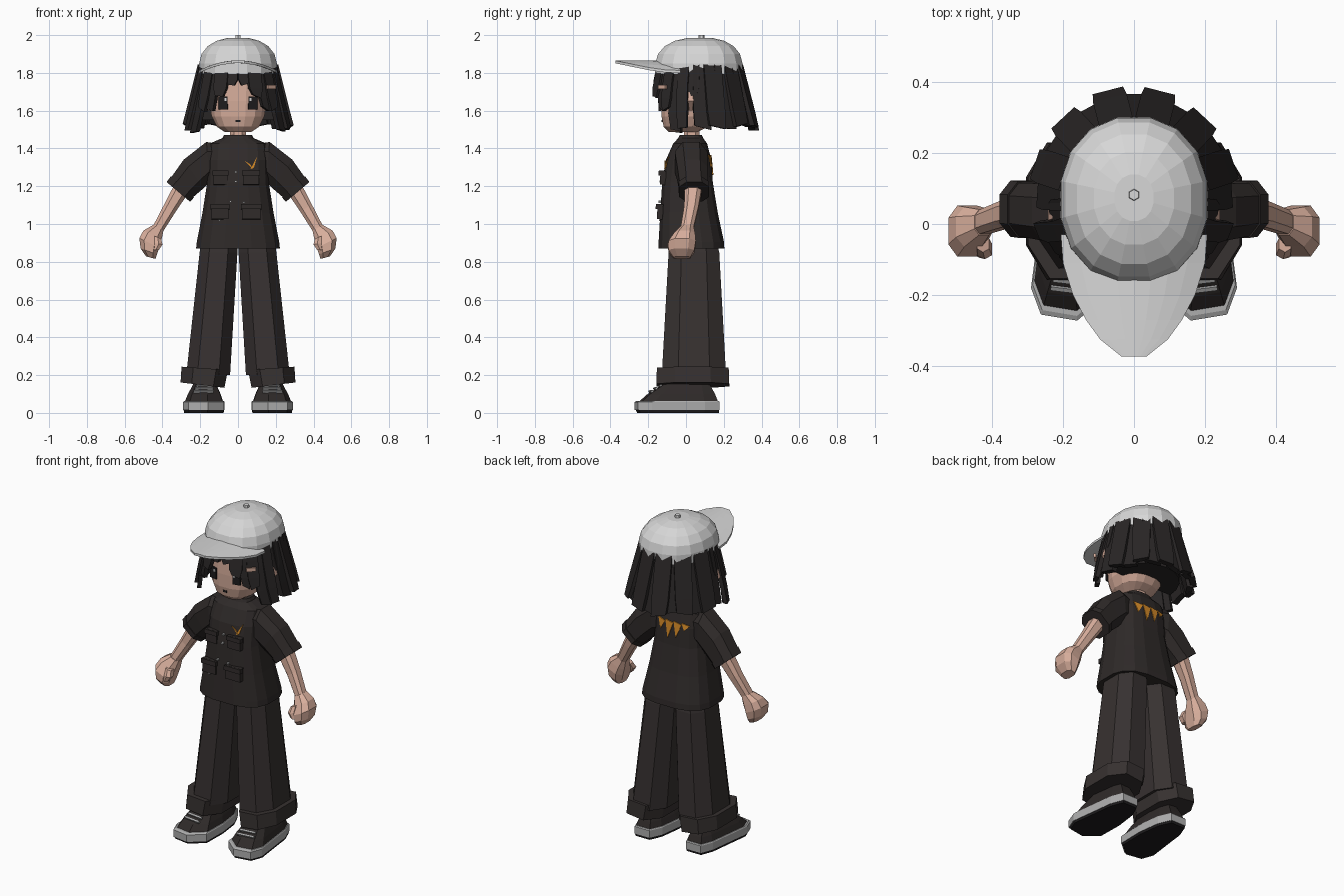
import bpy, bmesh, math, random
from mathutils import Vector
from mathutils.bvhtree import BVHTree

if "Cube" in bpy.data.objects:
    bpy.data.objects.remove(bpy.data.objects["Cube"])

random.seed(4)


def mat(name, r, g, b):
    m = bpy.data.materials.new(name)
    m.diffuse_color = (r, g, b, 1)
    m.use_nodes = True
    m.node_tree.nodes["Principled BSDF"].inputs["Base Color"].default_value = m.diffuse_color
    return m


SKIN = mat("skin", 0.68, 0.42, 0.33)
HAIR = mat("dark hair", 0.022, 0.019, 0.019)
SHIRT = mat("black cloth", 0.028, 0.023, 0.022)
PANTS = mat("charcoal cloth", 0.038, 0.031, 0.030)
CAP = mat("pale grey", 0.68, 0.68, 0.68)
SOLE = mat("mid grey", 0.42, 0.42, 0.42)
ORANGE = mat("orange", 0.62, 0.24, 0.02)
INK = mat("near black", 0.012, 0.011, 0.012)


def finish(name, bm, material):
    bmesh.ops.recalc_face_normals(bm, faces=bm.faces)
    me = bpy.data.meshes.new(name)
    bm.to_mesh(me)
    bm.free()
    ob = bpy.data.objects.new(name, me)
    me.materials.append(material)
    bpy.context.collection.objects.link(ob)
    return ob


def skin_rings(bm, rings):
    """Bridge point rings in order and close both ends."""
    rows = [[bm.verts.new(p) for p in r] for r in rings]
    n = len(rows[0])
    for a, b in zip(rows, rows[1:]):
        for i in range(n):
            j = (i + 1) % n
            bm.faces.new((a[i], a[j], b[j], b[i]))
    bm.faces.new(rows[0])
    bm.faces.new(rows[-1])


def ring(x, y, z, rx, ry, tilt=0, n=12, e=0.75, s=1):
    """Rounded-box section, tilted about y; s = -1 mirrors it."""
    k = math.cos(math.pi / n) ** e
    t = math.radians(tilt)
    pts = []
    for i in range(n):
        a = 2 * math.pi * (i + 0.5) / n
        c, q = math.cos(a), math.sin(a)
        u = math.copysign(abs(c) ** e, c) * rx / k
        v = math.copysign(abs(q) ** e, q) * ry / k
        pts.append((s * (x + u * math.cos(t)), y + v, z + u * math.sin(t)))
    return pts


def loft(name, sections, material, n=12, e=0.75, s=1):
    bm = bmesh.new()
    skin_rings(bm, [ring(*sec, n=n, e=e, s=s) for sec in sections])
    return finish(name, bm, material)


def box(name, c, size, material, rx=0, rz=0):
    bm = bmesh.new()
    bmesh.ops.create_cube(bm, size=1)
    for v in bm.verts:
        v.co = Vector([a * b for a, b in zip(v.co, size)])
    ob = finish(name, bm, material)
    ob.location = c
    ob.rotation_euler = (rx, 0, rz)
    return ob


# Shirt body
shirt = loft("shirt", [(0, .028, .87, .222, .175), (0, .028, .905, .218, .173),
                       (0, .016, 1.06, .188, .152), (0, .008, 1.22, .163, .134),
                       (0, .014, 1.34, .160, .120), (0, .022, 1.425, .152, .090),
                       (0, .025, 1.455, .082, .066), (0, .025, 1.472, .074, .058)],
             SHIRT, n=16, e=.7)
tree = BVHTree.FromPolygons([v.co for v in shirt.data.vertices],
                            [p.vertices for p in shirt.data.polygons])


def cloth_y(x, z, side):
    return tree.ray_cast(Vector((x, side, z)), Vector((0, -side, 0)))[0].y


def patch(name, pts, side):
    """Thin coloured plate laid on the shirt."""
    bm = bmesh.new()
    ys = [cloth_y(x, z, side) for x, z in pts]
    skin_rings(bm, [[(x, y + side * d, z) for (x, z), y in zip(pts, ys)]
                    for d in (-.002, .006)])
    finish(name, bm, ORANGE)


# Orange triangles on chest and back
patch("chest_triangle_a", [(.035, 1.335), (.08, 1.29), (.066, 1.315)], -1)
patch("chest_triangle_b", [(.066, 1.29), (.10, 1.355), (.085, 1.30)], -1)
for i, (x, w, d) in enumerate([(-.085, .024, .035), (-.035, .027, .085),
                               (.02, .027, .10), (.075, .027, .06)]):
    patch(f"back_triangle_{i}", [(x - w, 1.355), (x + w, 1.365), (x + .005, 1.36 - d)], 1)

# Pockets with flaps, small fasteners
for x, z, w, h in [(-.092, 1.245, .075, .075), (.068, 1.245, .085, .075),
                   (-.095, 1.065, .09, .08), (.07, 1.065, .10, .08)]:
    y = cloth_y(x, z, -1)
    box("pocket", (x, y - .004, z), (w, .03, h), SHIRT, -.06)
    box("pocket_flap", (x, y - .012, z + h * .33), (w + .01, .03, h * .34), SHIRT, -.06)
for x, z in [(-.012, 1.225), (-.012, 1.275), (-.04, 1.12), (.03, 1.115), (-.098, 1.02)]:
    box("fastener", (x, cloth_y(x, z, -1) - .004, z), (.012, .02, .01), SOLE)

# Neck and head
loft("neck", [(0, .03, 1.42, .045, .042), (0, .03, 1.56, .04, .04)], SKIN, n=8)
loft("head", [(0, -.015, 1.487, .07, .075), (0, .0, 1.515, .112, .118),
              (0, .015, 1.57, .14, .145), (0, .03, 1.65, .152, .163),
              (0, .05, 1.75, .165, .18), (0, .06, 1.86, .16, .18)], SKIN, n=16, e=.8)
box("mouth", (0, -.124, 1.545), (.026, .009, .012), INK)

# Cap: dome, button, curved brim
loft("cap_dome", [(0, .068, 1.795, .207, .232, 0), (0, .068, 1.85, .206, .231),
                  (0, .069, 1.90, .193, .217), (0, .07, 1.942, .160, .182),
                  (0, .072, 1.970, .112, .13), (0, .074, 1.985, .055, .065)],
     CAP, n=16, e=.92)
loft("cap_button", [(0, .082, 1.98, .015, .015), (0, .082, 2.0, .013, .013)], CAP, n=6, e=1)
bm = bmesh.new()
rings = []
for y, w in [(-.03, .206), (-.11, .2), (-.2, .172), (-.27, .135), (-.325, .095), (-.373, .035)]:
    xs = [w * k / 4 for k in range(-4, 5)]
    top = [(x, y, 1.866 - 1.25 * x * x) for x in xs]
    rings.append(top + [(x, y, z - .014) for x, y, z in reversed(top)])
skin_rings(bm, rings)
finish("cap_brim", bm, CAP)

# Hair: solid back mass, then overlapping strands
bm = bmesh.new()
arc = [math.pi * i / 10 for i in range(11)]
skin_rings(bm, [[(rx * math.cos(a), .055 + ry * math.sin(a), z) for a in arc]
                for z, rx, ry in [(1.55, .215, .225), (1.68, .215, .235), (1.85, .195, .22)]])
finish("hair_back_mass", bm, HAIR)


def strand(bm, deg, zbot, w, thick=.028, lift=0.0, taper=.9):
    a = math.radians(deg)
    out = Vector((math.sin(a), -math.cos(a), 0))
    tan = Vector((math.cos(a), math.sin(a), 0))
    rear = max(0, -math.cos(a))
    rings = []
    for t in (0, .35, .75, 1):
        z = 1.845 + (zbot - 1.845) * t
        f = (1.845 - z) / .345
        rx = .203 + .075 * f
        ry = .222 + (.075 * f if rear else .03 * math.sin(min(f, 1) * 2.6))
        c = Vector((rx * math.sin(a), .07 - ry * math.cos(a), z)) + out * lift * (.3 + t)
        h = w / 2 * (1 if t < .8 else taper)
        jag = random.uniform(-.014, .014) if t == 1 else 0
        up = Vector((0, 0, jag))
        rings.append([c - tan * h - up, c + tan * h + up,
                      c + tan * h - out * thick + up, c - tan * h - out * thick - up])
    skin_rings(bm, rings)


bm = bmesh.new()
for i in range(13):                                   # back and sides
    deg = 94 + i * 172 / 12
    strand(bm, deg, 1.515 + random.uniform(-.012, .012), .098, .035, .016 * (i % 2))
finish("hair_back_strands", bm, HAIR)
bm = bmesh.new()
for s in (1, -1):                                     # fringe and side locks
    for deg, zb, w, lift, taper in [(9, 1.735, .062, .0, .5), (24, 1.675, .075, .008, .6),
                                    (36, 1.61, .05, .0, .8), (47, 1.60, .065, .01, .7),
                                    (58, 1.495, .075, .0, .8), (69, 1.50, .06, .012, .8),
                                    (81, 1.67, .075, .0, .7)]:
        strand(bm, s * deg, zb + random.uniform(-.01, .01), w, .024, lift, taper)
finish("hair_fringe", bm, HAIR)
box("hair_clip", (.176, -.125, 1.725), (.055, .012, .022), SKIN, 0, .75)

# Shoe footprint, right side
FOOT = [(.16, -.272), (.262, -.255), (.29, -.18), (.272, -.04), (.255, .10), (.225, .178),
        (.125, .178), (.09, .10), (.072, -.04), (.075, -.20)]


def foot_ring(z, k, s):
    return [(s * (.17 + (x - .17) * k), .06 + (y - .06) * k, z) for x, y in FOOT]


def foot(name, levels, material, s):
    bm = bmesh.new()
    skin_rings(bm, [foot_ring(z, k, s) for z, k in levels])
    finish(name, bm, material)


for s, side in ((1, "left"), (-1, "right")):
    # Face details
    box(side + "_eye", (s * .078, -.124, 1.64), (.048, .012, .068), INK, 0, s * .2)
    box(side + "_eye_shine", (s * .066, -.131, 1.658), (.012, .006, .016), CAP, 0, s * .2)
    loft(side + "_ear", [(.175, .025, 1.60, .02, .015), (.2, .025, 1.65, .042, .028),
                         (.2, .025, 1.70, .03, .02)], SKIN, n=8, s=s)
    # Sleeve with turned cuff
    loft(side + "_sleeve", [(.09, .025, 1.335, .085, .07, 90), (.158, .027, 1.33, .105, .086, 85),
                            (.235, .034, 1.265, .092, .080, 55), (.297, .041, 1.193, .078, .075, 42)],
         SHIRT, n=8, s=s)
    loft(side + "_sleeve_cuff", [(.294, .041, 1.197, .083, .080, 42),
                                 (.316, .043, 1.170, .081, .079, 40)], SHIRT, n=8, s=s)
    # Arm and fist
    loft(side + "_arm", [(.295, .04, 1.195, .044, .046, 38), (.36, .028, 1.085, .036, .038, 33),
                         (.425, .005, .972, .030, .034, 30)], SKIN, n=8, s=s)
    loft(side + "_hand", [(.422, .005, .98, .031, .036, 28), (.453, -.008, .94, .054, .056, 28),
                          (.470, -.020, .90, .058, .072, 25), (.472, -.024, .855, .046, .068, 20),
                          (.462, -.022, .822, .026, .045, 15)], SKIN, n=8, s=s)
    loft(side + "_thumb", [(.425, -.055, .93, .018, .022, 20), (.42, -.072, .895, .021, .024, 10),
                           (.435, -.075, .862, .016, .018)], SKIN, n=6, s=s)
    # Trouser leg and turn-up
    loft(side + "_trouser_leg", [(.158, .042, .2, .116, .170), (.103, .042, .85, .100, .134),
                                 (.092, .035, .98, .09, .11)], PANTS, n=8, e=.8, s=s)
    loft(side + "_trouser_cuff", [(.188, .036, .147, .117, .193, 7),
                                  (.176, .036, .236, .123, .190, 4)], PANTS, n=8, e=.8, s=s)
    # Shoe
    foot(side + "_shoe_tread", [(.0, .96), (.016, .98)], INK, s)
    foot(side + "_shoe_sole", [(.014, 1), (.058, 1), (.064, .96)], SOLE, s)
    foot(side + "_shoe_upper", [(.06, .93), (.098, .80), (.16, .52), (.2, .5)], SHIRT, s)
    for k in range(4):
        box(side + "_lace", (s * (.182 - k * .003), -.185 + k * .024, .113 + k * .015),
            (.105 - k * .008, .012, .014), SOLE, .5, s * .12)
